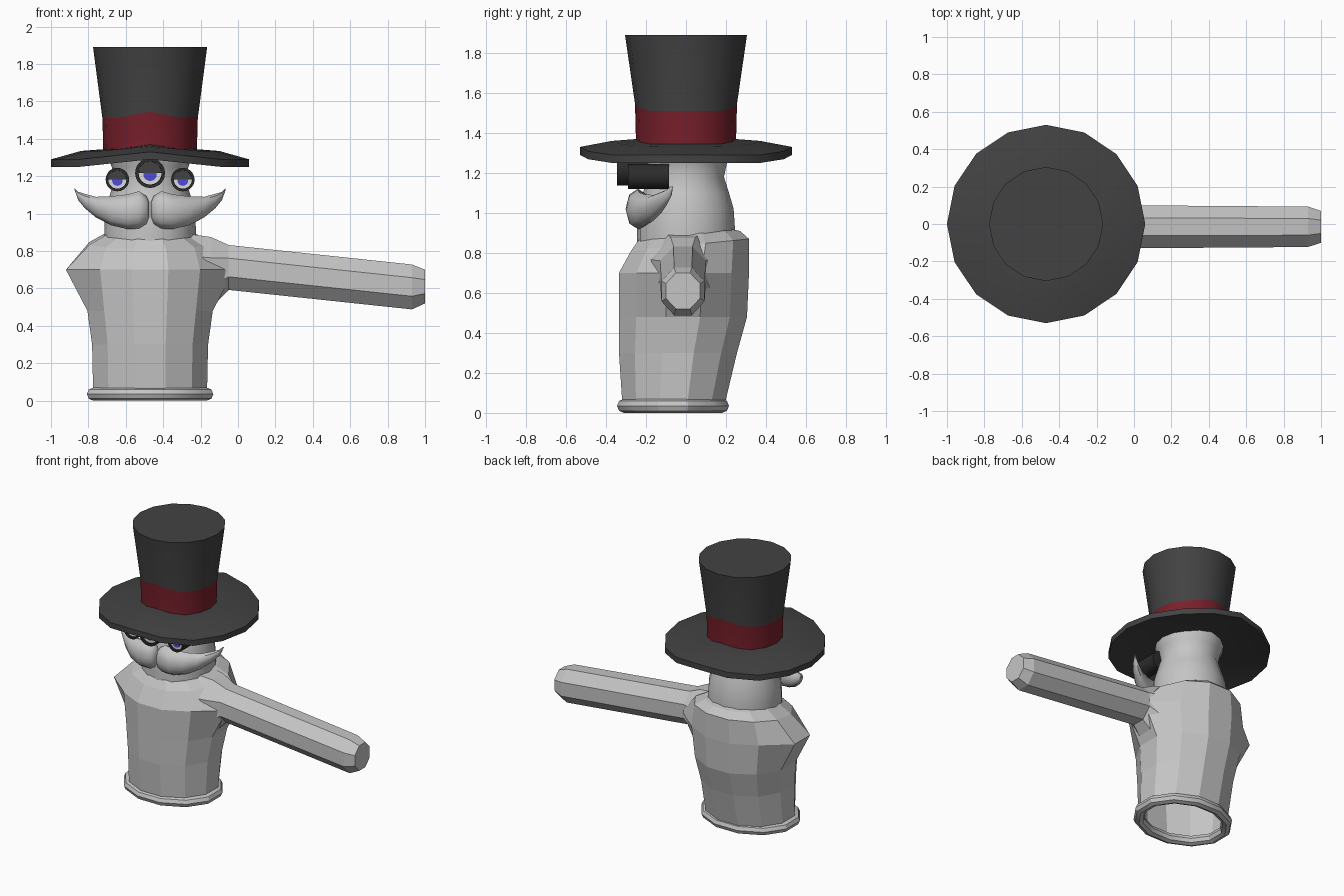
import bpy, bmesh, math
from math import sin, cos, pi, radians

if "Cube" in bpy.data.objects:
    bpy.data.objects.remove(bpy.data.objects["Cube"])

CX = -0.47  # axis of body, head and hat


def material(name, rgb):
    m = bpy.data.materials.new(name)
    m.diffuse_color = (*rgb, 1)
    m.use_nodes = True
    m.node_tree.nodes["Principled BSDF"].inputs["Base Color"].default_value = m.diffuse_color
    return m


GREY = material("light grey", (0.56, 0.56, 0.56))
HAT = material("hat charcoal", (0.055, 0.055, 0.055))
RED = material("band red", (0.19, 0.014, 0.024))
BLACK = material("eye tube black", (0.025, 0.025, 0.025))
WHITE = material("eye white", (0.7, 0.7, 0.7))
BLUE = material("iris blue", (0.08, 0.07, 0.7))


def loft(name, rings, mats, caps=(False, False), smooth=None, loop=False, rule=None):
    """Skin a list of equally sized point rings; rule(row) gives a material index."""
    bm = bmesh.new()
    vs = [[bm.verts.new(p) for p in r] for r in rings]
    n = len(vs[0])
    rows = len(vs) if loop else len(vs) - 1
    for i in range(rows):
        a, b = vs[i], vs[(i + 1) % len(vs)]
        for j in range(n):
            k = (j + 1) % n
            f = bm.faces.new((a[j], a[k], b[k], b[j]))
            f.material_index = rule(i) if rule else 0
    if caps[0]:
        bm.faces.new(vs[0][::-1])
    if caps[1]:
        bm.faces.new(vs[-1])
    bmesh.ops.recalc_face_normals(bm, faces=bm.faces[:])
    me = bpy.data.meshes.new(name)
    bm.to_mesh(me)
    bm.free()
    for m in mats:
        me.materials.append(m)
    ob = bpy.data.objects.new(name, me)
    bpy.context.collection.objects.link(ob)
    if smooth:
        bpy.ops.object.select_all(action='DESELECT')
        ob.select_set(True)
        bpy.context.view_layer.objects.active = ob
        bpy.ops.object.shade_smooth_by_angle(angle=radians(smooth))
    return ob


def angles(n, off=0.0):
    return [off + 2 * pi * i / n for i in range(n)]


# Torso: 12-sided rings (half width, y front, y back, z front, z back)
TORSO = [(0.295, -0.31, 0.19, 0.03, 0.03), (0.305, -0.32, 0.20, 0.07, 0.07),
         (0.31, -0.335, 0.255, 0.30, 0.30), (0.335, -0.335, 0.305, 0.48, 0.48),
         (0.365, -0.335, 0.315, 0.70, 0.70), (0.325, -0.275, 0.315, 0.81, 0.87),
         (0.245, -0.24, 0.27, 0.86, 0.91), (0.22, -0.21, 0.22, 0.88, 0.92)]
rings = []
for i, (hx, y0, y1, z0, z1) in enumerate(TORSO):
    ring = []
    for a in angles(12, pi / 12):
        t = sin(a) / cos(pi / 12)
        x = hx * cos(a) / cos(pi / 12)
        if i == 4 and abs(cos(a)) > 0.9:      # shoulder points
            x = math.copysign(0.45, x)
        ring.append((CX + x, (y0 + y1) / 2 + t * (y1 - y0) / 2,
                     (z0 + z1) / 2 + t * (z1 - z0) / 2))
    rings.append(ring)
loft("torso", rings, [GREY])

# Rolled hem at the open base
rings = [[(CX + (0.303 + 0.035 * cos(b)) * cos(a) / cos(pi / 12),
           -0.065 + (0.245 + 0.035 * cos(b)) * sin(a) / cos(pi / 12),
           0.035 + 0.035 * sin(b)) for a in angles(12, pi / 12)]
         for b in angles(8)]
loft("base_hem", rings, [GREY], loop=True, smooth=30)

# Arm with flared shoulder: (x, centre z, y radius, z radius)
ARM = [(-0.25, 0.69, 0.18, 0.20), (-0.145, 0.685, 0.145, 0.19), (-0.05, 0.712, 0.115, 0.12),
       (0.93, 0.608, 0.108, 0.12), (1.0, 0.61, 0.085, 0.09)]
k = 1 / cos(pi / 8)
loft("arm", [[(x, -0.015 + ry * k * cos(a), z + rz * k * sin(a))
              for a in angles(8, pi / 8)] for x, z, ry, rz in ARM],
     [GREY], caps=(True, True))

# Head: smooth hourglass
HEAD = [(0.245, 0.84), (0.245, 0.92), (0.238, 1.02), (0.215, 1.10), (0.19, 1.18),
        (0.205, 1.25), (0.228, 1.31), (0.23, 1.35)]
loft("head", [[(CX + r * cos(a), r * sin(a), z) for a in angles(16)] for r, z in HEAD],
     [GREY], caps=(False, True), smooth=40)


# Hat: heights blend from the front/back value to the drooping side value
def hat_ring(r, z_front, z_side):
    ring = []
    for a in angles(16):
        w = min(1, abs(cos(a)) * 1.4)
        ring.append((CX + r * cos(a), r * sin(a), z_front + (z_side - z_front) * w))
    return ring


loft("hat_brim", [hat_ring(0.2, 1.32, 1.30), hat_ring(0.37, 1.315, 1.295),
                  hat_ring(0.53, 1.29, 1.25), hat_ring(0.53, 1.33, 1.29),
                  hat_ring(0.37, 1.36, 1.335), hat_ring(0.24, 1.37, 1.345)],
     [HAT], caps=(True, True), smooth=25)
loft("hat_crown", [hat_ring(0.25, 1.35, 1.33), hat_ring(0.255, 1.545, 1.51),
                   hat_ring(0.305, 1.89, 1.89)],
     [HAT, RED], caps=(False, True), smooth=40, rule=lambda i: 1 if i == 0 else 0)


# Eyes: tubes pointing forward with plates for white, iris and lid
def disc(name, x, z, r, y, depth, mat, a0=0.0, a1=2 * pi, n=20):
    full = a1 - a0 > 6
    pts = [a0 + (a1 - a0) * i / (n if full else n - 1) for i in range(n)]
    loft(name, [[(x + r * cos(a), yy, z + r * sin(a)) for a in pts]
                for yy in (y, y + depth)], [mat], caps=(True, True), smooth=40)


for side, x, z, r, y in (("left", -0.645, 1.182, 0.063, -0.29),
                         ("middle", CX, 1.217, 0.08, -0.345),
                         ("right", -0.295, 1.182, 0.063, -0.29)):
    prof = [(r, -0.085), (r, y), (r * 0.78, y), (r * 0.78, y + 0.02)]
    loft(side + "_eye_tube", [[(x + q * cos(a), yy, z + q * sin(a)) for a in angles(20)]
                              for q, yy in prof], [BLACK], caps=(True, True), smooth=40)
    disc(side + "_eye_white", x, z, r * 0.77, y + 0.012, 0.009, WHITE)
    disc(side + "_iris", x, z - r * 0.08, r * 0.45, y + 0.008, 0.005, BLUE)
    disc(side + "_eyelid", x, z, r * 0.77, y + 0.003, 0.006, HAT, 0, pi, 12)

# Moustache: one half swept from thick lobe to curled tip, then mirrored
# (distance from centre, y, z, y radius, z radius)
LOBE = [(0.005, -0.235, 1.02, 0.025, 0.04), (0.02, -0.24, 1.02, 0.05, 0.075),
        (0.06, -0.24, 1.02, 0.062, 0.10), (0.12, -0.235, 1.01, 0.064, 0.093),
        (0.21, -0.205, 1.015, 0.06, 0.077), (0.29, -0.16, 1.035, 0.048, 0.055),
        (0.35, -0.12, 1.068, 0.035, 0.038), (0.385, -0.09, 1.095, 0.02, 0.022),
        (0.403, -0.07, 1.13, 0.004, 0.005)]
for side, s in (("left", -1), ("right", 1)):
    rings = []
    for d, y, z, ry, rz in LOBE:
        # alternating radii give the combed ridges
        rings.append([(CX + s * d, y + ry * (1 - 0.07 * (i % 2)) * cos(a),
                       z + rz * (1 - 0.07 * (i % 2)) * sin(a))
                      for i, a in enumerate(angles(16))])
    loft(side + "_moustache", rings, [GREY], caps=(True, True), smooth=50)
